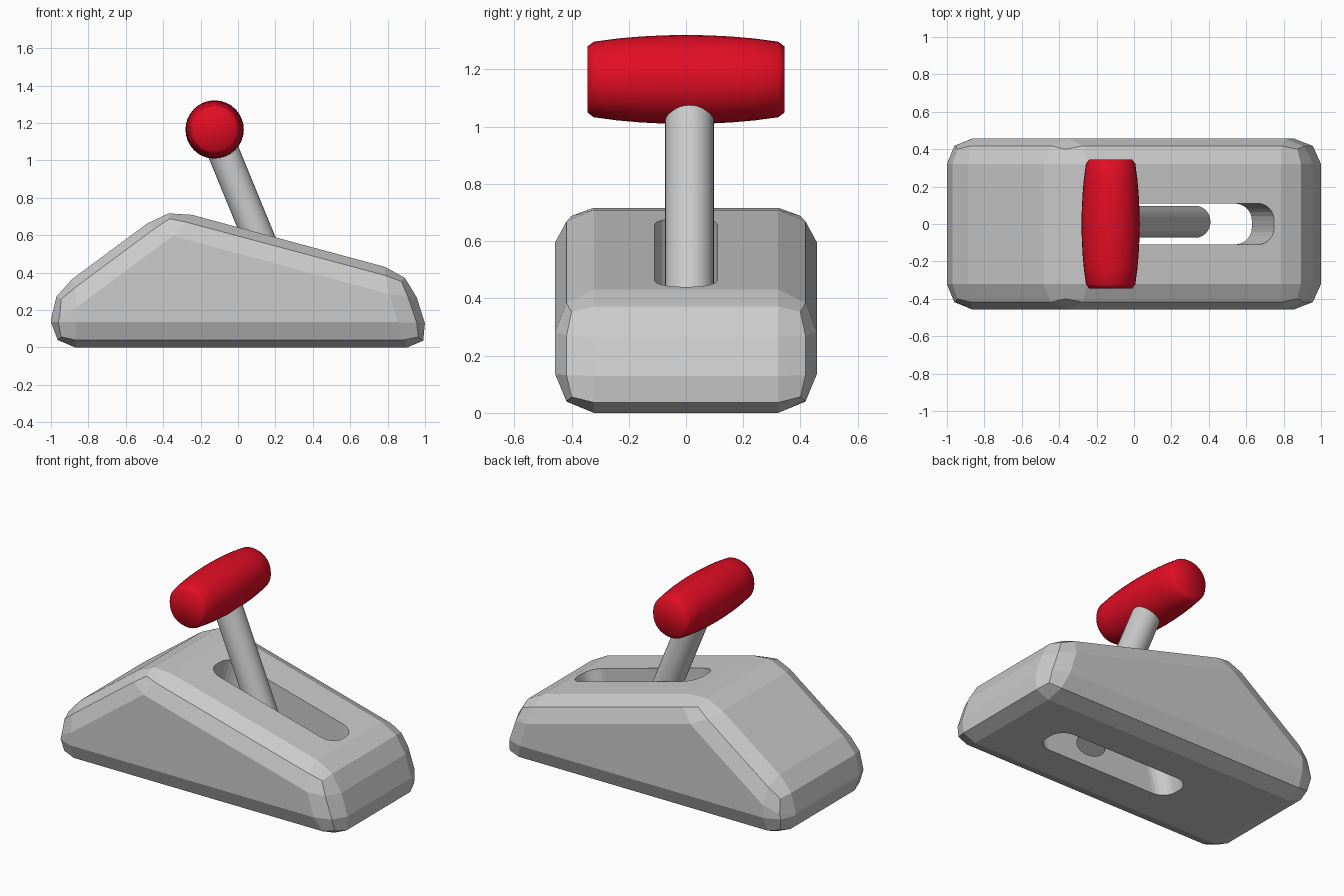
import bpy, bmesh, math
from mathutils import Vector, Matrix

if "Cube" in bpy.data.objects:
    bpy.data.objects.remove(bpy.data.objects["Cube"])


def material(name, rgb):
    m = bpy.data.materials.new(name)
    m.diffuse_color = (*rgb, 1)
    m.use_nodes = True
    m.node_tree.nodes["Principled BSDF"].inputs["Base Color"].default_value = m.diffuse_color
    return m


grey = material("grey", (0.6, 0.6, 0.6))
red = material("red", (0.76, 0.004, 0.018))


def make(name, bm, mat):
    bmesh.ops.recalc_face_normals(bm, faces=bm.faces)
    me = bpy.data.meshes.new(name)
    bm.to_mesh(me)
    bm.free()
    me.materials.append(mat)
    ob = bpy.data.objects.new(name, me)
    bpy.context.collection.objects.link(ob)
    return ob


def prism(points, direction):
    """Closed outline swept along a direction."""
    bm = bmesh.new()
    f = bm.faces.new([bm.verts.new(p) for p in points])
    r = bmesh.ops.extrude_face_region(bm, geom=[f])
    vs = [v for v in r["geom"] if isinstance(v, bmesh.types.BMVert)]
    bmesh.ops.translate(bm, verts=vs, vec=direction)
    bmesh.ops.recalc_face_normals(bm, faces=bm.faces)
    return bm


def smooth(ob, angle):
    bpy.ops.object.select_all(action='DESELECT')
    ob.select_set(True)
    bpy.context.view_layer.objects.active = ob
    bpy.ops.object.shade_smooth_by_angle(angle=math.radians(angle))


# Housing: wedge profile with chunky two-step bevels
profile = [(-1.005, 0), (1.04, 0), (0.915, 0.396), (-0.376, 0.744), (-0.995, 0.285)]
bm = prism([(x, -0.457, z) for x, z in profile], Vector((0, 0.914, 0)))
bmesh.ops.bevel(bm, geom=bm.edges[:], offset=0.135, offset_type='OFFSET',
                segments=2, profile=0.5, affect='EDGES', clamp_overlap=True)
bmesh.ops.remove_doubles(bm, verts=bm.verts, dist=0.002)
housing = make("housing", bm, grey)

# Slot cutter: rounded rectangle square to the sloping top
half_len, half_wid, rad = 0.46, 0.11, 0.09
outline = []
for i, (sx, sy) in enumerate([(1, 1), (-1, 1), (-1, -1), (1, -1)]):
    for k in range(7):
        a = math.radians(90 * i + 15 * k)
        outline.append((sx * (half_len - rad) + rad * math.cos(a),
                        sy * (half_wid - rad) + rad * math.sin(a), 0.3))
bm = prism(outline, Vector((0, 0, -1.5)))
bm.transform(Matrix.Translation((0.305, 0, 0.56)) @ Matrix.Rotation(math.atan(0.27), 4, 'Y'))
cutter = make("slot_cutter", bm, grey)
cutter.hide_render = True
mod = housing.modifiers.new("slot", 'BOOLEAN')
mod.operation, mod.solver, mod.object = 'DIFFERENCE', 'EXACT', cutter
bpy.context.view_layer.objects.active = housing
bpy.ops.object.modifier_apply(modifier=mod.name)
bpy.data.objects.remove(cutter)

# Lever shaft: leaning rod from inside the slot up into the grip
low, high = Vector((0.33, 0.012, 0.05)), Vector((-0.125, 0.012, 1.16))
bm = bmesh.new()
bmesh.ops.create_cone(bm, cap_ends=True, segments=32, radius1=0.085, radius2=0.085,
                      depth=(high - low).length)
bm.transform(Matrix.Translation((low + high) / 2)
             @ (high - low).to_track_quat('Z', 'Y').to_matrix().to_4x4())
smooth(make("lever_shaft", bm, grey), 40)

# Grip: barrel lathed around the y axis
half = [(0.345, 0.115), (0.322, 0.132), (0.24, 0.143), (0.16, 0.150), (0.08, 0.154)]
rings = [(-y, r) for y, r in half] + [(0, 0.156)] + [(y, r) for y, r in reversed(half)]
bm = bmesh.new()
n = 32
loops = [[bm.verts.new((-0.125 + r * math.cos(2 * math.pi * k / n), y,
                        1.165 + r * math.sin(2 * math.pi * k / n))) for k in range(n)]
         for y, r in rings]
for a, b in zip(loops, loops[1:]):
    for k in range(n):
        bm.faces.new((a[k], a[(k + 1) % n], b[(k + 1) % n], b[k]))
bm.faces.new(loops[0])
bm.faces.new(loops[-1])
smooth(make("grip", bm, red), 60)
